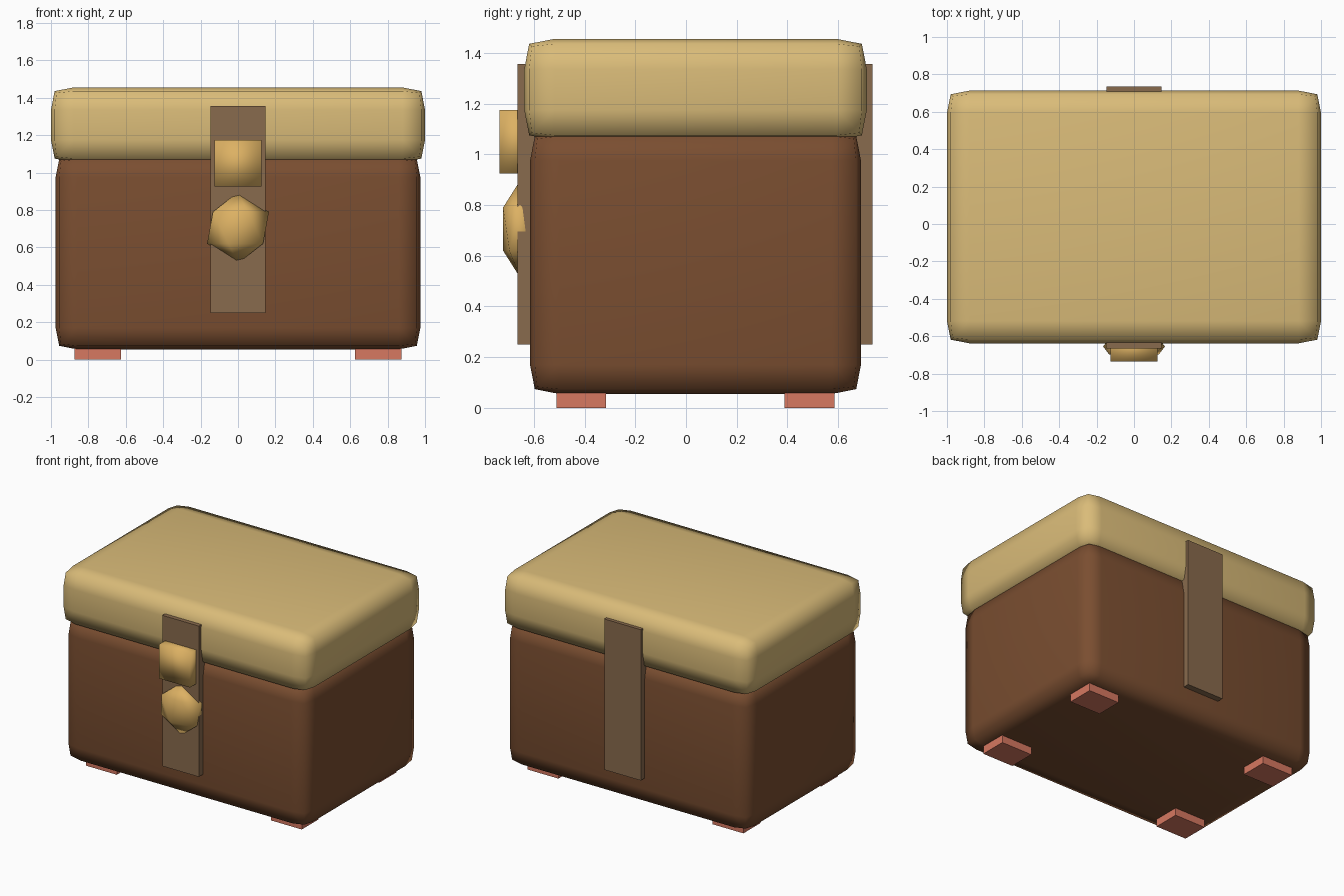
import bpy

cube = bpy.data.objects.get("Cube")
if cube:
    bpy.data.objects.remove(cube, do_unlink=True)


def material(name, color):
    mat = bpy.data.materials.new(name)
    mat.use_nodes = True
    mat.diffuse_color = (*color, 1)
    mat.node_tree.nodes["Principled BSDF"].inputs["Base Color"].default_value = (*color, 1)
    return mat


BROWN = material("dark brown wood", (0.195, 0.076, 0.030))
TAN = material("tan lid", (0.70, 0.50, 0.19))
STRAP = material("dull brown strap", (0.25, 0.145, 0.074))
GOLD = material("gold metal", (0.72, 0.44, 0.125))
RED = material("red clay feet", (0.68, 0.19, 0.12))


def box(name, low, high, mat, bevel=0, smooth=False):
    """Box between two corners, optionally with a rounded two-step bevel."""
    bpy.ops.mesh.primitive_cube_add(size=1, location=[(a + b) / 2 for a, b in zip(low, high)])
    obj = bpy.context.object
    obj.name = name
    obj.scale = [b - a for a, b in zip(low, high)]
    bpy.ops.object.transform_apply(location=False, rotation=False, scale=True)
    obj.data.materials.append(mat)
    if bevel:
        mod = obj.modifiers.new("rounding", 'BEVEL')
        mod.width = bevel
        mod.segments = 2
        mod.profile = 0.7
        mod.limit_method = 'NONE'
    if smooth:
        bpy.ops.object.shade_smooth()
    return obj


# Chest body and lid
box("chest_body", (-0.975, -0.615, 0.055), (0.975, 0.69, 1.09), BROWN, 0.115, True)
box("chest_lid", (-1, -0.638, 1.055), (1, 0.713, 1.455), TAN, 0.12, True)

# Straps on the front and back
box("front_strap", (-0.148, -0.665, 0.25), (0.148, -0.58, 1.355), STRAP)
box("back_strap", (-0.148, 0.65, 0.25), (0.148, 0.735, 1.355), STRAP)

# Clasp block and faceted knob
box("clasp", (-0.125, -0.735, 0.925), (0.125, -0.6, 1.175), GOLD, smooth=True)
bpy.ops.mesh.primitive_ico_sphere_add(subdivisions=1, radius=1, location=(0, -0.655, 0.705))
knob = bpy.context.object
knob.name = "clasp_knob"
knob.scale = (0.185, 0.078, 0.19)
bpy.ops.object.transform_apply(location=False, rotation=False, scale=True)
knob.data.materials.append(GOLD)
bpy.ops.object.shade_smooth()

# Four feet
for side, x in (("left", 0.75), ("right", -0.75)):
    for end, y in (("front", -0.413), ("back", 0.487)):
        box(f"{end}_{side}_foot", (x - 0.125, y - 0.098, 0), (x + 0.125, y + 0.098, 0.1), RED)
